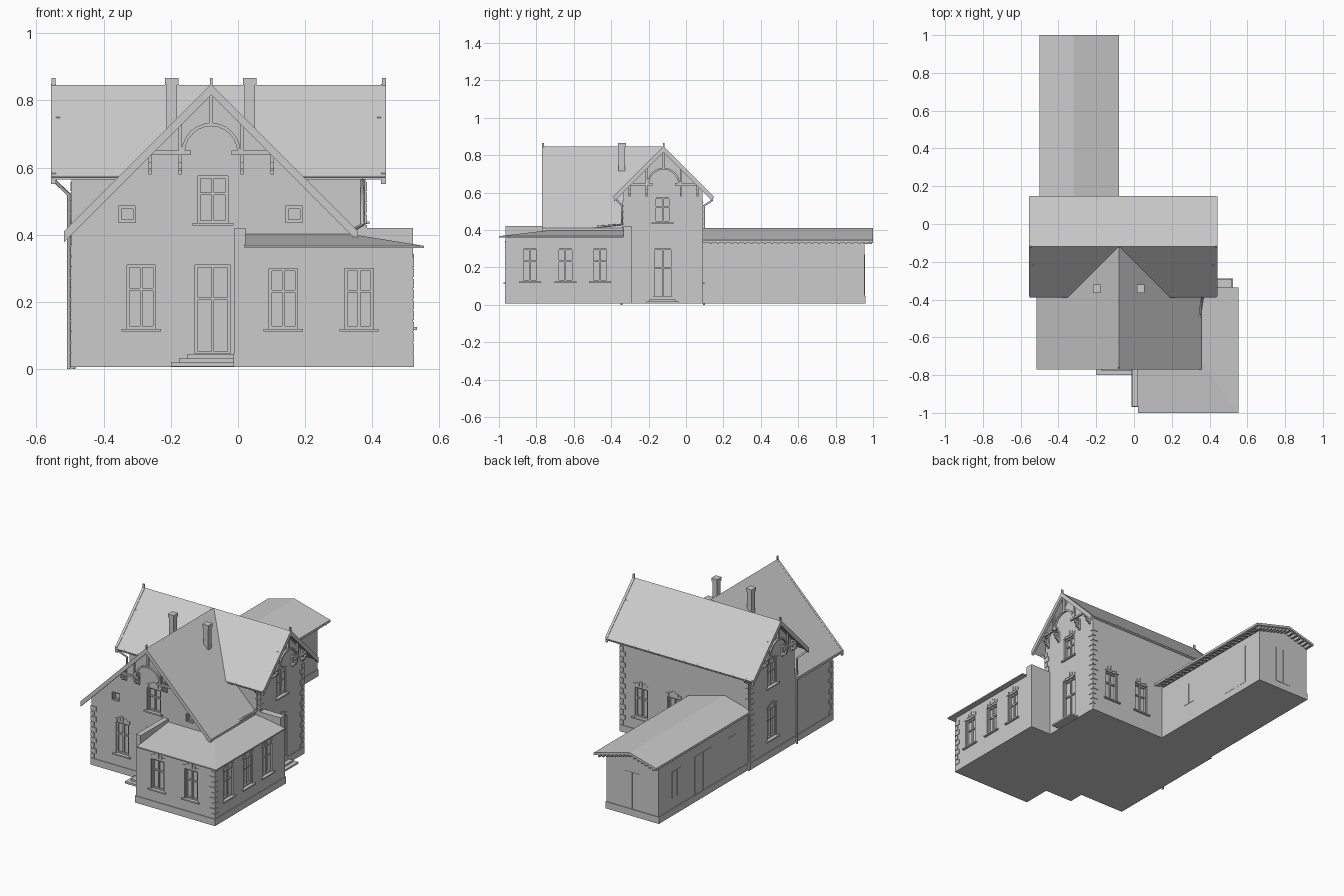
import bpy, bmesh, math
from mathutils import Vector

grey = bpy.data.materials.new("plain_grey")
grey.diffuse_color = (0.6, 0.6, 0.6, 1)
parts = {}          # part name -> bmesh being filled


def to_world(face, plane, u, z, d):
    """Wall coordinates: u along the wall, z up, d outwards from the plane."""
    return {'S': (u, plane - d, z), 'N': (u, plane + d, z),
            'E': (plane + d, u, z), 'W': (plane - d, u, z)}[face]


def slab(name, face, plane, poly, d0, d1):
    """Extruded outline."""
    bm = parts.setdefault(name, bmesh.new())
    a = [bm.verts.new(to_world(face, plane, u, z, d0)) for u, z in poly]
    b = [bm.verts.new(to_world(face, plane, u, z, d1)) for u, z in poly]
    n = len(a)
    bm.faces.new(a)
    bm.faces.new(b[::-1])
    for i in range(n):
        bm.faces.new((a[i], b[i], b[(i + 1) % n], a[(i + 1) % n]))


def panel(name, face, plane, u0, u1, z0, z1, d0, d1):
    slab(name, face, plane, [(u0, z0), (u1, z0), (u1, z1), (u0, z1)], d0, d1)


def box(name, x0, x1, y0, y1, z0, z1):
    panel(name, 'N', 0, x0, x1, z0, z1, y0, y1)


def chevron(c, top, left, right, slope, t):
    """Outline of a pitched roof, apex at (c, top)."""
    l, r = (c - left, top - left * slope), (c + right, top - right * slope)
    return [l, (c, top), r, (r[0], r[1] - t), (c, top - t), (l[0], l[1] - t)]


def opening(wall, face, plane, u, z0, z1, w, kind="window"):
    """Recess with frame, bars, sill and arched lintel."""
    h = w / 2
    panel("cut_" + wall, face, plane, u - h, u + h, z0, z1, -0.02, 0.02)
    p = (face, plane)
    f, name = 0.008, kind + "_frames"
    for s in (-1, 1):
        e = u + s * (h - f / 2)
        panel(name, *p, e - f / 2, e + f / 2, z0, z1, -0.021, -0.008)
    panel(name, *p, u - h, u + h, z1 - f, z1, -0.021, -0.009)
    panel(name, *p, u - h, u + h, z0, z0 + f, -0.021, -0.009)
    if kind == "small_window":
        return
    m = z0 + (z1 - z0) * 0.62
    panel(name, *p, u - 0.004, u + 0.004, z0, z1, -0.021, -0.01)
    panel(name, *p, u - h, u + h, m - 0.004, m + 0.004, -0.021, -0.011)
    if kind == "window":
        panel("window_sills", *p, u - h - 0.016, u + h + 0.016, z0 - 0.008, z0, -0.02, 0.012)
    for k in range(-2, 3):
        cu, cz, hh = u + k * 0.021, z1 + 0.026 - 0.003 * k * k, 0.016 if k == 0 else 0.01
        panel("lintels", *p, cu - 0.009, cu + 0.009, cz - hh, cz + hh, -0.005, 0.003)


# --- walls ---
slab("main_walls", 'E', 0, [(-0.335, 0.008), (0.088, 0.008), (0.088, 0.62), (-0.12, 0.832), (-0.335, 0.617)], -0.495, 0.38)
slab("front_walls", 'S', 0, [(-0.495, 0.008), (0.335, 0.008), (0.335, 0.418), (-0.08, 0.833), (-0.495, 0.418)], 0.30, 0.70)
slab("wing_walls", 'N', 0, [(-0.485, 0.008), (-0.135, 0.008), (-0.135, 0.335), (-0.32, 0.396), (-0.485, 0.341)], 0.07, 0.955)
box("annex_walls", 0.0, 0.52, -0.965, -0.31, 0.008, 0.36)
box("annex_parapets", -0.01, 0.022, -0.965, -0.69, 0.008, 0.42)
box("annex_parapets", 0.37, 0.52, -0.335, -0.292, 0.008, 0.42)
for x0, x1, y0, y1 in ((-0.495, 0.38, -0.335, 0.088), (-0.495, 0.335, -0.70, -0.30),
                       (-0.485, -0.135, 0.07, 0.955), (-0.01, 0.52, -0.965, -0.292)):
    box("plinth", x0 - 0.004, x1 + 0.004, y0 - 0.004, y1 + 0.004, 0.006, 0.047)

# --- corner stones, sx and sy point into the building ---
for x, y, sx, sy, top in ((-0.495, -0.70, 1, 1, 0.40), (0.38, 0.088, -1, -1, 0.59), (0.38, -0.335, -1, 1, 0.59),
                          (-0.495, 0.088, 1, -1, 0.59), (0.52, -0.965, -1, 1, 0.345)):
    z, k = 0.05, 0
    while z + 0.03 < top:
        a, b = (0.034, 0.02) if k % 2 else (0.02, 0.034)
        xs, ys = sorted((x - sx * 0.004, x + sx * a)), sorted((y - sy * 0.004, y + sy * b))
        box("corner_stones", *xs, *ys, z, z + 0.027)
        z, k = z + 0.032, k + 1

# --- roofs ---
slab("main_roof", 'E', 0, chevron(-0.12, 0.845, 0.265, 0.265, 1, 0.016), -0.555, 0.44)
slab("front_roof", 'S', 0, chevron(-0.08, 0.847, 0.437, 0.437, 1, 0.016), 0.335, 0.77)
slab("front_roof", 'S', 0, chevron(-0.08, 0.847, 0.25, 0.25, 1, 0.016), 0.125, 0.336)
slab("wing_roof", 'N', 0, chevron(-0.32, 0.41, 0.18, 0.24, 0.27, 0.014), 0.08, 1.0)
bm = parts["annex_roof"] = bmesh.new()
for x, y, z in ((0.02, -1, 0.367), (0.553, -1, 0.367), (0.553, -0.335, 0.367), (0.02, -0.335, 0.367),
                (0.02, -0.70, 0.402), (0.335, -0.70, 0.402), (0.335, -0.335, 0.402), (0.02, -0.335, 0.402),
                (0.02, -1, 0.36), (0.553, -1, 0.36), (0.553, -0.335, 0.36), (0.02, -0.335, 0.36)):
    bm.verts.new((x, y, z))
bmesh.ops.convex_hull(bm, input=bm.verts)

# wing purlin ends and rafter tails
for i in range(-6, 9):
    u = -0.32 + i * 0.026
    z = 0.397 - abs(u + 0.32) * 0.27
    box("wing_purlins", u - 0.005, u + 0.005, 0.95, 0.995, z - 0.016, z)
for i in range(24):
    y = 0.13 + i * 0.036
    slab("wing_rafters", 'N', 0, [(-0.14, 0.35), (-0.084, 0.334), (-0.084, 0.326), (-0.14, 0.338)], y, y + 0.01)

# --- chimneys ---
for x in (-0.197, 0.035):
    box("chimneys", x - 0.016, x + 0.016, -0.36, -0.325, 0.55, 0.845)
    box("chimneys", x - 0.02, x + 0.02, -0.364, -0.321, 0.845, 0.866)


# --- decorated gables ---
def gable(face, plane, c, half, out):
    p, name = (face, plane), "gable_timber"
    slab("bargeboards", *p, chevron(c, 0.848, half, half, 1, 0.032), out - 0.014, out + 0.001)
    panel("finials", *p, c - 0.004, c + 0.004, 0.83, 0.866, out - 0.012, out)
    d0, d1 = out - 0.026, out - 0.014
    panel(name, *p, c - 0.006, c + 0.006, 0.728, 0.83, d0, d1)
    arc = [math.pi * i / 12 for i in range(13)]
    slab(name, *p, [(c + 0.088 * math.cos(a), 0.645 + 0.088 * math.sin(a)) for a in arc]
         + [(c + 0.078 * math.cos(a), 0.645 + 0.078 * math.sin(a)) for a in arc[::-1]], d0, d1)
    for s in (-1, 1):
        panel(name, *p, c + s * 0.092 - 0.005, c + s * 0.092 + 0.005, 0.64, 0.75, d0, d1)
        u0, u1 = sorted((c + s * 0.06, c + s * 0.19))
        panel(name, *p, u0, u1, 0.638, 0.65, d0, d1)
        for o in (0.092, 0.182):
            u = c + s * o
            panel("gable_brackets", *p, u - 0.005, u + 0.005, 0.64, 0.65, -0.01, out - 0.01)
            panel("gable_brackets", *p, u - 0.005, u + 0.005, 0.58, 0.64, -0.01, 0.01)
            # curved strut between wall post and arm
            pts = [(0.01 + (out - 0.03) * t, 0.59 + 0.05 * t * t) for t in (0, 0.35, 0.7, 1)]
            for (a, za), (b, zb) in zip(pts, pts[1:]):
                panel("gable_brackets", *p, u - 0.005, u + 0.005, za, zb + 0.01, a, b)


gable('S', -0.70, -0.08, 0.437, 0.07)
gable('E', 0.38, -0.12, 0.265, 0.06)
gable('W', -0.495, -0.12, 0.265, 0.06)

# --- windows and doors ---
opening("front_walls", 'S', -0.70, -0.288, 0.12, 0.31, 0.085)
opening("front_walls", 'S', -0.70, -0.075, 0.435, 0.575, 0.09)
opening("front_walls", 'S', -0.70, -0.075, 0.045, 0.31, 0.105, "door")
for u in (-0.33, 0.167):
    opening("front_walls", 'S', -0.70, u, 0.437, 0.485, 0.05, "small_window")
for u in (0.135, 0.36):
    opening("annex_walls", 'S', -0.965, u, 0.12, 0.30, 0.085)
for u in (-0.835, -0.645, -0.46):
    opening("annex_walls", 'E', 0.52, u, 0.125, 0.30, 0.085)
opening("main_walls", 'E', 0.38, -0.125, 0.44, 0.575, 0.085)
opening("main_walls", 'E', 0.38, -0.125, 0.03, 0.30, 0.105, "door")
opening("main_walls", 'W', -0.495, -0.12, 0.44, 0.575, 0.085)
opening("main_walls", 'W', -0.495, -0.12, 0.12, 0.30, 0.085)
for u in (0.02, 0.24):
    opening("main_walls", 'N', 0.088, u, 0.12, 0.30, 0.085)

# flush plank doors and shutters of the wing
for face, plane, u, w, z0, z1 in (('W', -0.485, 0.78, 0.09, 0.11, 0.27), ('W', -0.485, 0.53, 0.16, 0.05, 0.28),
                                  ('W', -0.485, 0.25, 0.09, 0.11, 0.27), ('E', -0.135, 0.33, 0.08, 0.13, 0.26),
                                  ('E', -0.135, 0.74, 0.18, 0.05, 0.29), ('N', 0.955, -0.31, 0.10, 0.05, 0.27)):
    panel("wing_doors", face, plane, u - w / 2, u - 0.002, z0, z1, -0.01, 0.002)
    panel("wing_doors", face, plane, u + 0.002, u + w / 2, z0, z1, -0.01, 0.002)

# --- steps ---
for i in range(3):
    box("front_steps", -0.20 + i * 0.024, -0.012, -0.80 + i * 0.025, -0.69, 0.008, 0.02 + i * 0.012)
for i in range(2):
    box("side_steps", 0.37, 0.435 - i * 0.025, -0.21 + i * 0.015, -0.04 - i * 0.015, 0.008, 0.018 + i * 0.01)

# --- turn the part meshes into objects ---
objs = {}
for name, bm in parts.items():
    bmesh.ops.recalc_face_normals(bm, faces=bm.faces)
    me = bpy.data.meshes.new(name)
    bm.to_mesh(me)
    bm.free()
    me.materials.append(grey)
    objs[name] = bpy.data.objects.new(name, me)
    bpy.context.collection.objects.link(objs[name])

# cut the recesses
for name in [n for n in objs if n.startswith("cut_")]:
    wall, cutter = objs[name[4:]], objs[name]
    mod = wall.modifiers.new("recess", 'BOOLEAN')
    mod.operation, mod.object, mod.solver = 'DIFFERENCE', cutter, 'EXACT'
    bpy.context.view_layer.objects.active = wall
    bpy.ops.object.modifier_apply(modifier=mod.name)
    bpy.data.objects.remove(cutter)


# --- gutters and downpipes ---
def pipe(name, pts, r):
    cu = bpy.data.curves.new(name, 'CURVE')
    cu.dimensions, cu.bevel_depth, cu.bevel_resolution, cu.use_fill_caps = '3D', r, 1, True
    sp = cu.splines.new('POLY')
    sp.points.add(len(pts) - 1)
    for q, co in zip(sp.points, pts):
        q.co = (*co, 1)
    cu.materials.append(grey)
    bpy.context.collection.objects.link(bpy.data.objects.new(name, cu))


pipe("back_gutter", [(-0.553, 0.143, 0.576), (0.438, 0.143, 0.576)], 0.006)
pipe("left_gutter", [(-0.553, -0.383, 0.576), (-0.345, -0.383, 0.576)], 0.006)
pipe("right_gutter", [(0.185, -0.383, 0.576), (0.438, -0.383, 0.576)], 0.006)
pipe("left_downpipe", [(-0.548, -0.383, 0.575), (-0.545, -0.375, 0.56), (-0.504, -0.345, 0.52), (-0.504, -0.345, 0)], 0.006)
pipe("back_downpipe", [(-0.49, 0.14, 0.575), (-0.49, 0.135, 0.555), (-0.49, 0.096, 0.53), (-0.49, 0.096, 0)], 0.006)
pipe("right_downpipe", [(0.37, -0.383, 0.575), (0.37, -0.343, 0.53), (0.37, -0.343, 0.43), (0.345, -0.5, 0.415)], 0.006)
